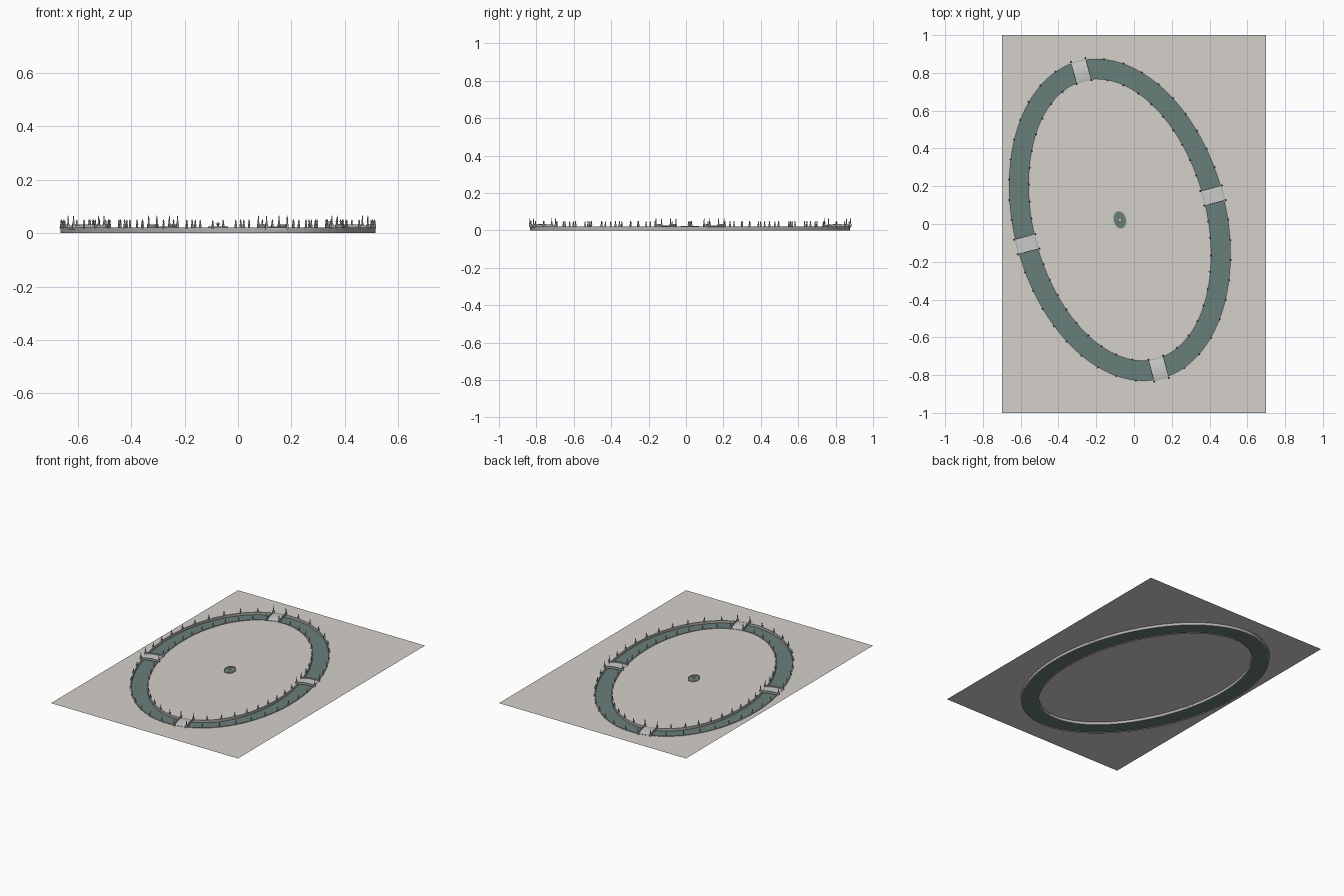
import bpy, bmesh, math
from mathutils import Matrix, Vector

if "Cube" in bpy.data.objects:
    bpy.data.objects.remove(bpy.data.objects["Cube"])

CENTRE = Matrix.Translation((-0.075, 0.022, 0)) @ Matrix.Rotation(math.radians(14.6), 4, 'Z')
OUTER, INNER = (0.563, 0.869), (0.457, 0.760)
GROUND, SEGS = 0.018, 96


def material(name, rgb):
    m = bpy.data.materials.new(name)
    m.diffuse_color = (*rgb, 1)
    m.use_nodes = True
    m.node_tree.nodes["Principled BSDF"].inputs["Base Color"].default_value = m.diffuse_color
    return m


PAVING = material("paving", (0.66, 0.63, 0.59))
WATER = material("water", (0.14, 0.21, 0.195))
STONE = material("stone", (0.45, 0.44, 0.43))


def finish(name, bm, mat=None, matrix=CENTRE, recalc=True):
    if recalc:
        bmesh.ops.recalc_face_normals(bm, faces=bm.faces)
    me = bpy.data.meshes.new(name)
    bm.to_mesh(me)
    bm.free()
    ob = bpy.data.objects.new(name, me)
    ob.matrix_world = matrix
    if mat:
        me.materials.append(mat)
    bpy.context.collection.objects.link(ob)
    return ob


def ellipse(bm, radii, z, grow=0.0, segs=SEGS):
    return [bm.verts.new(((radii[0] + grow) * math.cos(2 * math.pi * i / segs),
                          (radii[1] + grow) * math.sin(2 * math.pi * i / segs), z))
            for i in range(segs)]


def bridge_loops(bm, a, b):
    n = len(a)
    for i in range(n):
        j = (i + 1) % n
        bm.faces.new((a[i], a[j], b[j], b[i]))


def wall(name, radii, g0, g1, z0, z1, mat=None, segs=SEGS):
    bm = bmesh.new()
    loops = [ellipse(bm, radii, z, g, segs) for g, z in ((g0, z0), (g1, z0), (g1, z1), (g0, z1))]
    for i in range(4):
        bridge_loops(bm, loops[i], loops[(i + 1) % 4])
    return finish(name, bm, mat)


# Paved square with an elliptical opening, and the island inside
bm = bmesh.new()
inv = CENTRE.inverted()
rim = ellipse(bm, OUTER, GROUND)
corners = [bm.verts.new(inv @ Vector((x, y, GROUND)))
           for x, y in ((-0.7, -1), (0.7, -1), (0.7, 1), (-0.7, 1))]
edges = [bm.edges.new((l[i], l[(i + 1) % len(l)])) for l in (rim, corners) for i in range(len(l))]
bmesh.ops.triangle_fill(bm, edges=edges, use_beauty=True, normal=(0, 0, 1))
for f in bm.faces:
    f.normal_update()
    if f.normal.z < 0:
        f.normal_flip()
finish("square", bm, PAVING, recalc=False)
bm = bmesh.new()
bm.faces.new(ellipse(bm, INNER, GROUND))
finish("island", bm, PAVING, recalc=False)

# Canal water and its stone banks
bm = bmesh.new()
bridge_loops(bm, ellipse(bm, OUTER, 0.004), ellipse(bm, INNER, 0.004))
for f in bm.faces:
    f.normal_update()
    if f.normal.z < 0:
        f.normal_flip()
finish("canal_water", bm, WATER, recalc=False)
wall("outer_bank", OUTER, -0.003, 0.003, 0, 0.021, STONE)
wall("inner_bank", INNER, -0.003, 0.003, 0, 0.021, STONE)


def lathe(bm, x, y, profile, sides):
    rings = [[bm.verts.new((x + r * math.cos(2 * math.pi * (i + .5) / sides),
                            y + r * math.sin(2 * math.pi * (i + .5) / sides), z))
              for i in range(sides)] for r, z in profile]
    for a, b in zip(rings, rings[1:]):
        bridge_loops(bm, a, b)
    bm.faces.new(rings[0][::-1])
    bm.faces.new(rings[-1])


def statue(bm, x, y):
    lathe(bm, x, y, [(0.0065, GROUND), (0.0065, 0.021), (0.005, 0.022), (0.005, 0.031),
                     (0.006, 0.032), (0.006, 0.033)], 4)
    lathe(bm, x, y, [(0.0035, 0.033), (0.0025, 0.039), (0.0036, 0.045), (0.0012, 0.0465),
                     (0.002, 0.0485), (0.001, 0.051)], 6)


def obelisk(bm, x, y):
    lathe(bm, x, y, [(0.0065, GROUND), (0.0065, 0.034), (0.004, 0.035), (0.002, 0.062),
                     (0.0003, 0.066)], 4)


# Arc-length spacing of statues in each quadrant between bridges
def spaced(radii, t0, t1, count):
    a, b = radii
    n = 400
    ts = [math.radians(t0 + (t1 - t0) * i / n) for i in range(n + 1)]
    acc = [0]
    for s, t in zip(ts, ts[1:]):
        acc.append(acc[-1] + math.hypot(a * (math.cos(t) - math.cos(s)), b * (math.sin(t) - math.sin(s))))
    for k in range(count):
        i = min(range(n + 1), key=lambda q: abs(acc[q] - acc[-1] * k / (count - 1)))
        yield a * math.cos(ts[i]), b * math.sin(ts[i])


bm = bmesh.new()
for radii, t1 in ((OUTER, 76.4), (INNER, 74.5)):
    for x, y in spaced(radii, 9.5, t1, 9):
        for sx in (-1, 1):
            for sy in (-1, 1):
                statue(bm, sx * x, sy * y)
finish("statues", bm, STONE)

# Four arched bridges with parapets and corner obelisks
HALF = 0.04


def arch_box(bm, y0, y1, bottom, top, length):
    n = 10
    rings = []
    for i in range(n + 1):
        u = 2 * i / n - 1
        rise = 0.006 * (1 - u * u)
        rings.append([bm.verts.new((u * length / 2, y, z + rise))
                      for y, z in ((y0, bottom), (y1, bottom), (y1, top), (y0, top))])
    for p, q in zip(rings, rings[1:]):
        bridge_loops(bm, p, q)
    bm.faces.new(rings[0])
    bm.faces.new(rings[-1])


obelisks = bmesh.new()
for name, k, angle in (("east", 0, 0), ("north", 1, 90), ("west", 0, 180), ("south", 1, 270)):
    mid, length = (OUTER[k] + INNER[k]) / 2, OUTER[k] - INNER[k] + 0.012
    place = Matrix.Rotation(math.radians(angle), 4, 'Z') @ Matrix.Translation((mid, 0, 0))
    bm = bmesh.new()
    arch_box(bm, -HALF, HALF, 0.014, 0.019, length)
    finish(name + "_bridge_deck", bm, None, CENTRE @ place)
    bm = bmesh.new()
    for s in (-1, 1):
        arch_box(bm, s * HALF - 0.002, s * HALF + 0.002, 0.013, 0.027, length)
    finish(name + "_bridge_parapets", bm, STONE, CENTRE @ place)
    for sx in (-1, 1):
        for sy in (-1, 1):
            p = place @ Vector((sx * length / 2, sy * HALF, 0))
            obelisk(obelisks, p.x, p.y)
finish("bridge_obelisks", obelisks, STONE)

# Central fountain: basin rim, pool, pedestal and jet
POOL = (0.034, 0.047)
wall("fountain_rim", POOL, -0.003, 0.002, GROUND, 0.024, STONE, 40)
bm = bmesh.new()
bm.faces.new(ellipse(bm, POOL, 0.021, 0, 40))
finish("fountain_pool", bm, WATER, recalc=False)
bm = bmesh.new()
lathe(bm, 0, 0, [(0.008, GROUND), (0.006, 0.024), (0.003, 0.026), (0.003, 0.031), (0.010, 0.034),
                 (0.010, 0.035), (0.002, 0.035), (0.0015, 0.042)], 16)
finish("fountain_pedestal", bm)
